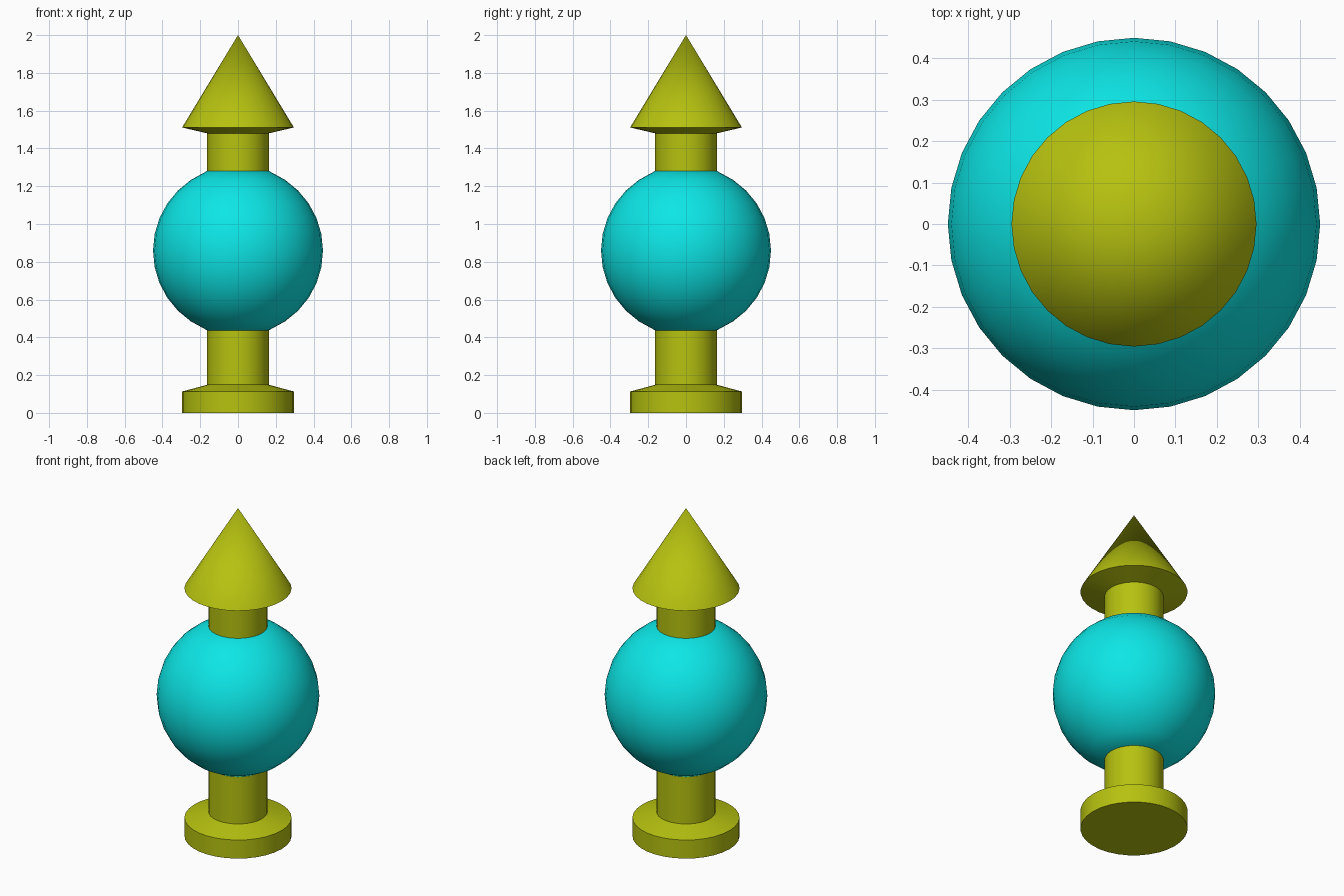
import bpy, bmesh, math

if "Cube" in bpy.data.objects:
    bpy.data.objects.remove(bpy.data.objects["Cube"])

SIDES = 32


def material(name, rgb):
    m = bpy.data.materials.new(name)
    m.diffuse_color = (*rgb, 1)
    m.use_nodes = True
    m.node_tree.nodes["Principled BSDF"].inputs["Base Color"].default_value = m.diffuse_color
    return m


olive = material("olive yellow", (0.47, 0.54, 0.005))
cyan = material("cyan", (0.004, 0.79, 0.79))


def lathe(name, profile, mat):
    """Revolve (radius, z) points, bottom to top, around the z axis."""
    bm = bmesh.new()
    rings = []
    for r, z in profile:
        if r < 1e-5:
            rings.append([bm.verts.new((0, 0, z))])
        else:
            rings.append([bm.verts.new((r * math.cos(2 * math.pi * i / SIDES),
                                        r * math.sin(2 * math.pi * i / SIDES), z))
                          for i in range(SIDES)])
    for a, b in zip(rings, rings[1:]):
        for i in range(SIDES):
            j = (i + 1) % SIDES
            if len(a) == 1:
                bm.faces.new((a[0], b[j], b[i]))
            elif len(b) == 1:
                bm.faces.new((a[i], a[j], b[0]))
            else:
                bm.faces.new((a[i], a[j], b[j], b[i]))
    # flat caps on open ends
    if len(rings[0]) > 1:
        bm.faces.new(rings[0][::-1])
    if len(rings[-1]) > 1:
        bm.faces.new(rings[-1])
    me = bpy.data.meshes.new(name)
    bm.to_mesh(me)
    bm.free()
    me.materials.append(mat)
    ob = bpy.data.objects.new(name, me)
    bpy.context.collection.objects.link(ob)
    bpy.ops.object.select_all(action='DESELECT')
    ob.select_set(True)
    bpy.context.view_layer.objects.active = ob
    bpy.ops.object.shade_smooth_by_angle(angle=math.radians(30))
    return ob


R_FOOT, R_POST = 0.296, 0.163

# foot disc with sloped top, rising into the lower post
lathe("foot_and_lower_post", [(R_FOOT, 0), (R_FOOT, 0.113), (R_POST, 0.149),
                              (R_POST, 0.437)], olive)

# ball, cut off flat where it meets the posts
ball = [(R_POST, 0.437)]
for k in range(-5, 6):
    t = math.radians(11.25 * k)
    ball.append((0.45 * math.cos(t), 0.859 + 0.45 * math.sin(t)))
ball.append((R_POST, 1.281))
lathe("ball", ball, cyan)

# upper post flaring into the pointed cap
lathe("upper_post_and_cone", [(R_POST, 1.281), (R_POST, 1.48), (R_FOOT, 1.511),
                              (0, 2.0)], olive)
